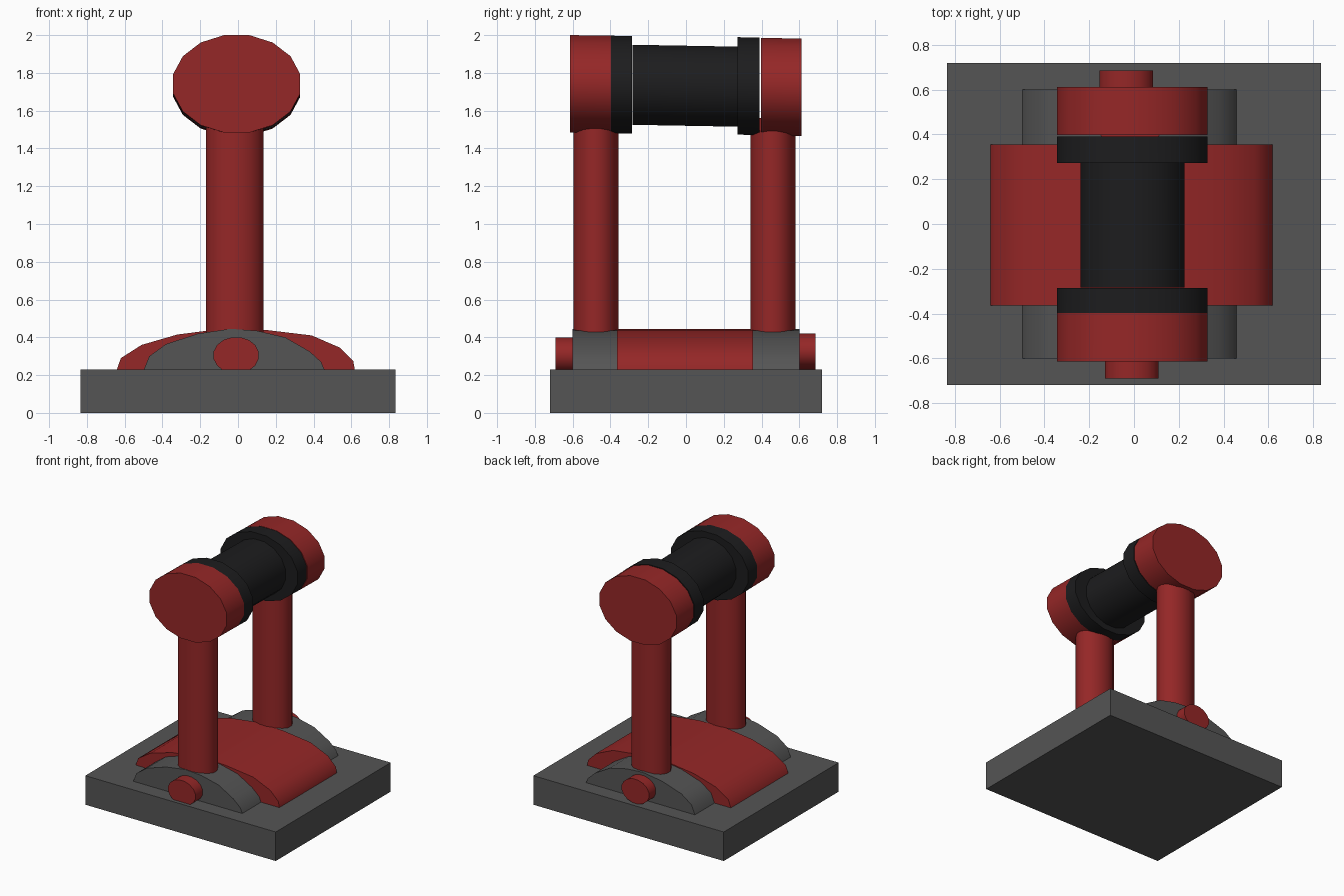
import bpy, bmesh, math

if "Cube" in bpy.data.objects:
    bpy.data.objects.remove(bpy.data.objects["Cube"])


def material(name, rgb):
    m = bpy.data.materials.new(name)
    m.diffuse_color = (*rgb, 1)
    m.use_nodes = True
    m.node_tree.nodes["Principled BSDF"].inputs["Base Color"].default_value = m.diffuse_color
    return m


RED = material("red", (0.30, 0.02, 0.02))
GREY = material("dark_grey", (0.09, 0.09, 0.09))
BLACK = material("black", (0.012, 0.012, 0.013))


def prism(name, ring_a, ring_b, mat):
    """Closed solid between two matching rings of points."""
    bm = bmesh.new()
    a = [bm.verts.new(p) for p in ring_a]
    b = [bm.verts.new(p) for p in ring_b]
    n = len(a)
    bm.faces.new(a)
    bm.faces.new(b[::-1])
    for i in range(n):
        j = (i + 1) % n
        bm.faces.new((a[j], a[i], b[i], b[j]))
    bmesh.ops.recalc_face_normals(bm, faces=bm.faces)
    me = bpy.data.meshes.new(name)
    bm.to_mesh(me)
    bm.free()
    ob = bpy.data.objects.new(name, me)
    bpy.context.collection.objects.link(ob)
    me.materials.append(mat)
    bpy.ops.object.select_all(action='DESELECT')
    ob.select_set(True)
    bpy.context.view_layer.objects.active = ob
    bpy.ops.object.shade_smooth_by_angle(angle=math.radians(40))
    return ob


def along_y(name, profile, y0, y1, mat, drop=0.0):
    return prism(name, [(x, y0, z) for x, z in profile],
                 [(x, y1, z - drop) for x, z in profile], mat)


def ellipse(cx, cz, rx, rz, n=16):
    return [(cx + rx * math.cos(math.tau * (i + .5) / n),
             cz + rz * math.sin(math.tau * (i + .5) / n)) for i in range(n)]


# base slab
along_y("base_slab", [(-.835, 0), (.835, 0), (.835, .23), (-.835, .23)], -.72, .72, GREY)

# wide red hump across the middle of the base
hump = [(-.645, .22), (-.62, .29), (-.51, .36), (-.32, .415), (-.1, .443), (.14, .44),
        (.39, .41), (.54, .345), (.61, .275), (.62, .22)]
along_y("centre_hump", hump, -.365, .355, RED)

# grey arched feet under each post
foot = [(-.502, .22), (-.47, .3), (-.38, .365), (-.21, .42), (-.04, .445), (.1, .435),
        (.25, .4), (.38, .325), (.44, .27), (.462, .22)]
along_y("front_foot", foot, -.6, -.36, GREY)
along_y("back_foot", foot, .352, .6, GREY)

# axle pegs
along_y("front_peg", ellipse(-.01, .305, .122, .097), -.69, -.58, RED)
along_y("back_peg", ellipse(-.035, .325, .122, .097), .58, .685, RED)

# upright posts
for name, cy in (("front_post", -.477), ("back_post", .46)):
    ring = ellipse(-.018, cy, .155, .121)
    prism(name, [(x, y, .42) for x, y in ring], [(x, y, 1.56) for x, y in ring], RED)

# barrel: red end caps, black collars and black core, sinking slightly to the back
cap = lambda z: ellipse(-.007, z, .343, .263)
along_y("front_cap", cap(1.742), -.615, -.398, RED, .003)
along_y("front_collar", cap(1.739), -.398, -.285, BLACK, .002)
along_y("barrel_core", ellipse(-.007, 1.737, .237, .216), -.283, .273, BLACK, .01)
along_y("back_collar", cap(1.731), .273, .39, BLACK, .002)
along_y("back_cap", cap(1.727), .397, .612, RED, .003)
